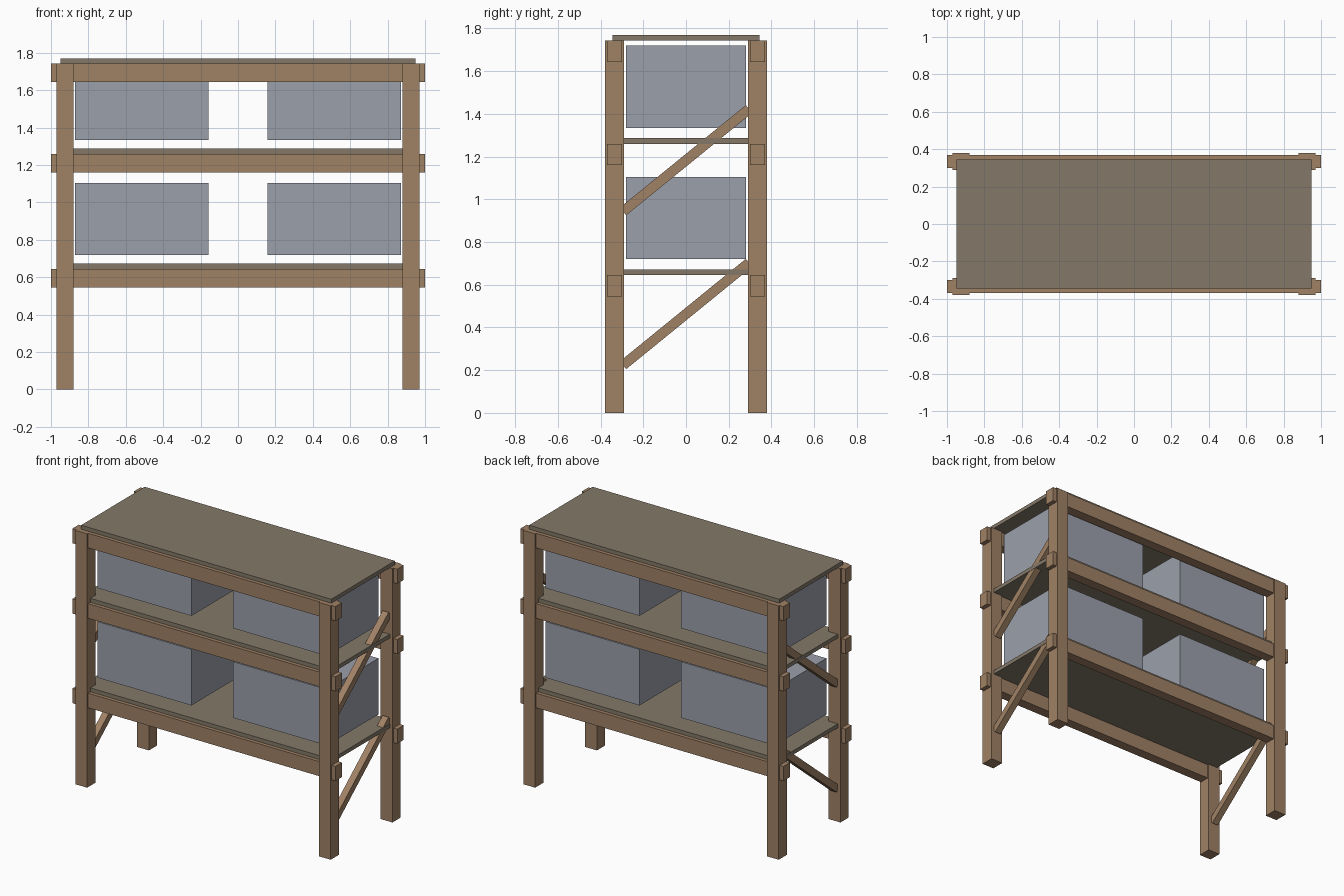
import bpy, bmesh
from math import atan2
from mathutils import Matrix

if "Cube" in bpy.data.objects:
    bpy.data.objects.remove(bpy.data.objects["Cube"])


def material(name, rgb):
    m = bpy.data.materials.new(name)
    m.diffuse_color = (*rgb, 1)
    m.use_nodes = True
    m.node_tree.nodes["Principled BSDF"].inputs["Base Color"].default_value = m.diffuse_color
    return m


WOOD = material("timber", (0.35, 0.22, 0.13))
BOARD = material("board", (0.23, 0.19, 0.14))
CRATE = material("grey_crate", (0.33, 0.35, 0.41))


def box(name, centre, size, mat, tilt=0.0):
    bm = bmesh.new()
    bmesh.ops.create_cube(bm, size=1, matrix=Matrix.Diagonal((*size, 1)))
    me = bpy.data.meshes.new(name)
    bm.to_mesh(me)
    bm.free()
    me.materials.append(mat)
    ob = bpy.data.objects.new(name, me)
    ob.location = centre
    ob.rotation_euler.x = tilt
    bpy.context.collection.objects.link(ob)
    return ob


DECKS = (0.645, 1.26, 1.743)      # top of the rails on each level
SIDES = ((-1, "left"), (1, "right"))
ENDS = ((-1, "front"), (1, "back"))

# Legs
for sx, side in SIDES:
    for sy, end in ENDS:
        box(f"{end}_{side}_leg", (sx * 0.925, sy * 0.335, 0.8715),
            (0.09, 0.09, 1.743), WOOD)

# Long rails running through the legs, with a board on each pair
for i, z in enumerate(DECKS):
    for sy, end in ENDS:
        box(f"{end}_rail_{i + 1}", (0, sy * 0.335, z - 0.05), (2.0, 0.07, 0.1), WOOD)
    box(f"shelf_{i + 1}", (0, 0, z + 0.0135), (1.9, 0.69, 0.027), BOARD)

# Diagonal end braces, rising towards the back
for sx, side in SIDES:
    for i, z in enumerate((0.463, 1.183)):
        box(f"{side}_brace_{i + 1}", (sx * 0.925, 0, z), (0.046, 0.76, 0.047),
            WOOD, atan2(0.48, 0.59))

# Storage crates on the two lower levels
for sx, side in SIDES:
    for i, z in enumerate((0.912, 1.527)):
        box(f"{side}_crate_{i + 1}", (sx * 0.514, 0, z), (0.713, 0.56, 0.385), CRATE)
